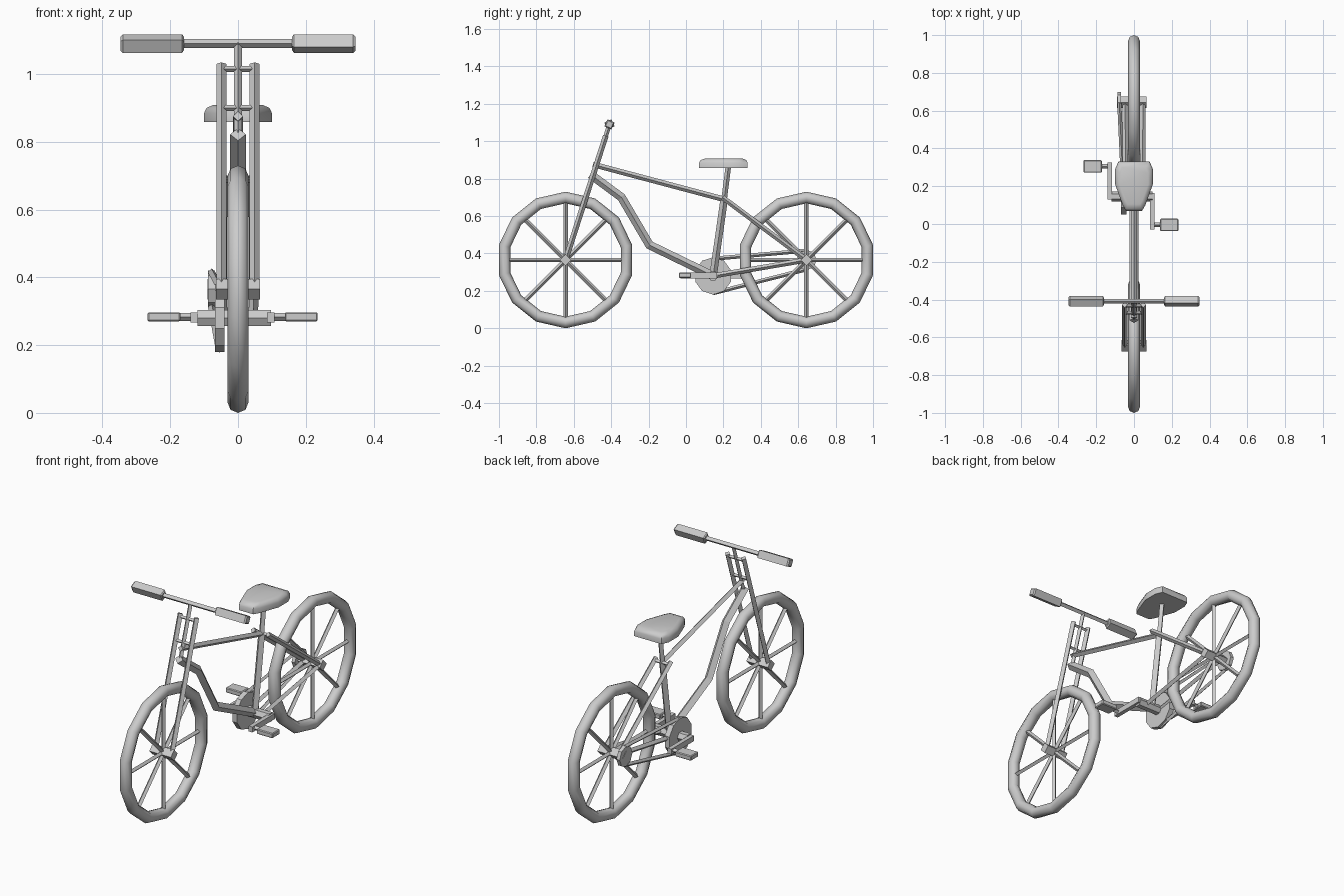
import bpy, bmesh, math
from mathutils import Vector

if "Cube" in bpy.data.objects:
    bpy.data.objects.remove(bpy.data.objects["Cube"])


def add_mesh(name, bm, smooth=False):
    bmesh.ops.recalc_face_normals(bm, faces=bm.faces)
    mesh = bpy.data.meshes.new(name)
    bm.to_mesh(mesh)
    bm.free()
    for p in mesh.polygons:
        p.use_smooth = smooth
    ob = bpy.data.objects.new(name, mesh)
    bpy.context.collection.objects.link(ob)
    return ob


def tube(name, pts, r, sides=4, turn=0.0):
    """Capped, mitred prism swept along a path."""
    pts = [Vector(p) for p in pts]
    bm = bmesh.new()
    rings = []
    for i, p in enumerate(pts):
        a = (p - pts[i - 1]).normalized() if i else (pts[1] - p).normalized()
        b = (pts[i + 1] - p).normalized() if i < len(pts) - 1 else a
        t = (a + b).normalized()
        ref = Vector((0, 1, 0)) if abs(t.x) > 0.8 else Vector((1, 0, 0))
        side = (ref - t * ref.dot(t)).normalized()
        up = t.cross(side)
        stretch = 1 / max(0.5, t.dot(a))
        ring = []
        for k in range(sides):
            w = turn + math.tau * k / sides
            ring.append(bm.verts.new(p + side * r * math.cos(w) + up * r * stretch * math.sin(w)))
        rings.append(ring)
    for u, v in zip(rings, rings[1:]):
        for k in range(sides):
            n = (k + 1) % sides
            bm.faces.new((u[k], u[n], v[n], v[k]))
    bm.faces.new(rings[0])
    bm.faces.new(rings[-1])
    return add_mesh(name, bm)


def box(name, lo, hi, bevel=0.0):
    bm = bmesh.new()
    bmesh.ops.create_cube(bm, size=1)
    lo, hi = Vector(lo), Vector(hi)
    for v in bm.verts:
        v.co = (lo + hi) / 2 + v.co * (hi - lo)
    if bevel:
        bmesh.ops.bevel(bm, geom=bm.edges[:], offset=bevel, segments=1, affect='EDGES')
    return add_mesh(name, bm)


AXLE_Y, AXLE_Z = 0.644, 0.365
BB = (0.145, 0.28)                      # crank axis (y, z)

# wheels: tyre, spokes, axle
for label, y, left in (("front", -AXLE_Y, -0.065), ("rear", AXLE_Y, -0.09)):
    bpy.ops.mesh.primitive_torus_add(major_segments=14, minor_segments=8, major_radius=0.334,
                                     minor_radius=0.031, location=(0, y, AXLE_Z),
                                     rotation=(0, math.pi / 2, 0))
    tyre = bpy.context.object
    tyre.name = label + "_tyre"
    for p in tyre.data.polygons:
        p.use_smooth = True
    for k in range(4):
        a = k * math.pi / 4
        d = Vector((0, math.cos(a), math.sin(a))) * 0.315
        c = Vector((0, y, AXLE_Z))
        tube(label + "_spoke", [c - d, c + d], 0.012)
    tube(label + "_axle", [(left, y, AXLE_Z), (0.065, y, AXLE_Z)], 0.03)


def steer(z, x=0.0):
    """Point on the steering line at height z."""
    return (x, -AXLE_Y + 0.324 * (z - AXLE_Z), z)


# fork, cross bars and stem
for s in (-1, 1):
    tube("fork_leg", [steer(0.36, s * 0.049), steer(1.03, s * 0.049)], 0.015)
for z in (1.015, 0.9):
    tube("fork_cross_bar", [steer(z, -0.05), steer(z, 0.05)], 0.009)
tube("stem", [steer(0.81), steer(1.09)], 0.012)

# handlebar and grips
tube("handlebar", [steer(1.09, -0.3), steer(1.09, 0.3)], 0.013)
for s in (-1, 1):
    x = [s * v for v in (0.16, 0.165, 0.34, 0.347)]
    grip = tube("grip", [steer(1.09, v) for v in x], 0.029, turn=math.radians(20))
    c = Vector(steer(1.09))
    for i in (0, 1, 2, 3, 12, 13, 14, 15):       # chamfered ends
        v = grip.data.vertices[i].co
        v.y, v.z = c.y + (v.y - c.y) * 0.75, c.z + (v.z - c.z) * 0.75

# frame tubes
tube("top_tube", [(0, -0.497, 0.876), (0, 0.21, 0.688)], 0.015)
tube("down_tube", [(0, -0.51, 0.822), (0, -0.345, 0.70), (0, -0.195, 0.445), (0, *BB)], 0.023)
tube("seat_tube", [(0, *BB), (0, 0.204, 0.69)], 0.02)
tube("seat_post", [(0, 0.20, 0.66), (0, 0.227, 0.87)], 0.015)
for s in (-1, 1):
    tube("seat_stay", [(s * 0.045, 0.195, 0.70), (s * 0.047, AXLE_Y, AXLE_Z)], 0.014)
    tube("chain_stay", [(s * 0.045, *BB), (s * 0.047, AXLE_Y, AXLE_Z)], 0.014)
tube("stay_cross_bar", [(-0.045, 0.208, 0.69), (0.045, 0.208, 0.69)], 0.01)

# saddle: outline extruded, rounded top
half = [(0.043, 0.07), (0.06, 0.10), (0.1, 0.21), (0.1, 0.29), (0.083, 0.33)]
outline = half + [(-x, y) for x, y in reversed(half)]
bm = bmesh.new()
rows = [[bm.verts.new((x * k, 0.21 + (y - 0.21) * k, z)) for x, y in outline]
        for z, k in ((0.858, 1), (0.885, 1), (0.9, 0.93), (0.908, 0.75))]
n = len(outline)
for u, v in zip(rows, rows[1:]):
    for k in range(n):
        bm.faces.new((u[k], u[(k + 1) % n], v[(k + 1) % n], v[k]))
bm.faces.new(rows[0])
bm.faces.new(rows[-1])
seat = add_mesh("seat", bm)
bpy.ops.object.select_all(action='DESELECT')
bpy.context.view_layer.objects.active = seat
seat.select_set(True)
bpy.ops.object.shade_smooth_by_angle(angle=math.radians(50))

# drivetrain
tube("crank_axle", [(-0.12, *BB), (0.097, *BB)], 0.027, 6)
tube("chain_ring", [(-0.068, *BB), (-0.04, *BB)], 0.1, 10, math.pi / 2)
tube("rear_sprocket", [(-0.088, AXLE_Y, AXLE_Z), (-0.068, AXLE_Y, AXLE_Z)], 0.055, 8)
for s in (-1, 1):
    tube("chain_run", [(-0.055, BB[0], BB[1] + s * 0.092),
                       (-0.078, AXLE_Y, AXLE_Z + s * 0.05)], 0.011)

# cranks and pedals, half a turn apart
for side, x0, x1, y0, y1 in (("left", -0.14, -0.117, 0.13, 0.325),
                             ("right", 0.085, 0.108, -0.03, 0.165)):
    box(side + "_crank", (x0, y0, 0.267), (x1, y1, 0.297))
    s, py = (-1, 0.305) if x0 < 0 else (1, -0.005)
    near = x0 if s < 0 else x1
    tube(side + "_pedal_pin", [(near, py, 0.283), (near + s * 0.04, py, 0.283)], 0.012)
    xs = sorted((near + s * 0.03, near + s * 0.127))
    box(side + "_pedal", (xs[0], py - 0.033, 0.27), (xs[1], py + 0.033, 0.297), 0.004)
